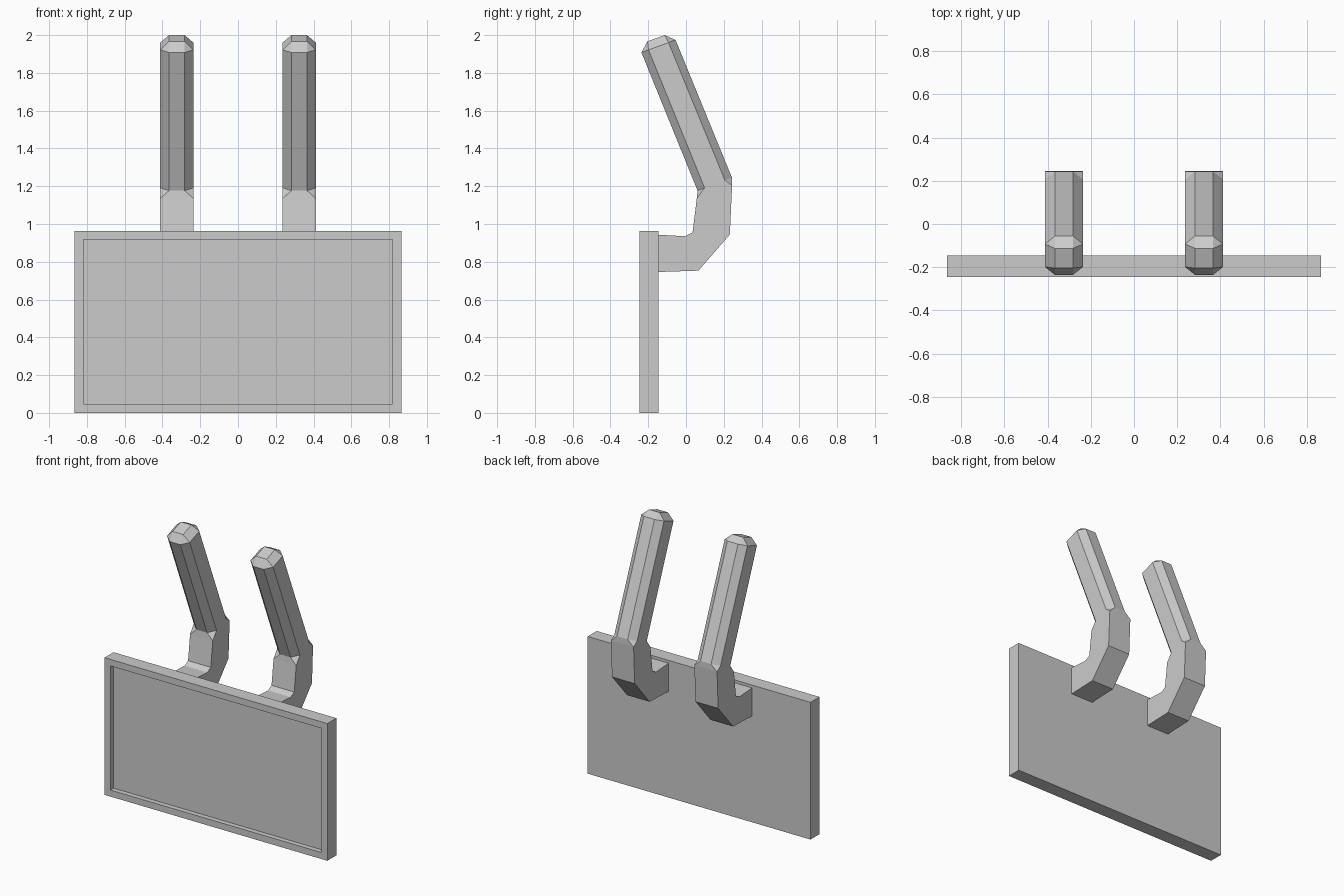
import bpy, bmesh
from mathutils import Vector

if "Cube" in bpy.data.objects:
    bpy.data.objects.remove(bpy.data.objects["Cube"])


def finish(bm, name):
    bmesh.ops.recalc_face_normals(bm, faces=bm.faces)
    me = bpy.data.meshes.new(name)
    bm.to_mesh(me)
    bm.free()
    ob = bpy.data.objects.new(name, me)
    bpy.context.collection.objects.link(ob)
    return ob


# Board with a shallow recessed panel on the front
bm = bmesh.new()
bmesh.ops.create_cube(bm, size=1)
for v in bm.verts:
    v.co = (v.co.x * 1.73, v.co.y * 0.1 - 0.195, (v.co.z + 0.5) * 0.963)
bm.normal_update()
front = min(bm.faces, key=lambda f: f.calc_center_median().y)
bmesh.ops.inset_region(bm, faces=[front], thickness=0.065)
inner = bmesh.ops.extrude_face_region(bm, geom=[front])
bmesh.ops.translate(bm, vec=(0, 0.035, 0),
                    verts=[g for g in inner["geom"] if isinstance(g, bmesh.types.BMVert)])
if front.is_valid:
    bmesh.ops.delete(bm, geom=[front], context='FACES_ONLY')
finish(bm, "board")


def ring(bm, a, b, w=0.088, cx=0.0, cn=0.0):
    """Chamfered rectangle spanning profile points a-b (y, z), half width w."""
    a, b = Vector(a), Vector(b)
    u = (b - a).normalized() * cn
    pts = [(cx - w, a), (w - cx, a), (w, a + u), (w, b - u),
           (w - cx, b), (cx - w, b), (-w, b - u), (-w, a + u)]
    return [bm.verts.new((0.324 + x, p.x, p.y)) for x, p in pts]


# Bent arm: square hook that turns into a chamfered upright with a bevelled tip
bm = bmesh.new()
rings = [
    ring(bm, (-0.145, 0.943), (-0.145, 0.746)),
    ring(bm, (-0.004, 0.935), (0.066, 0.753)),
    ring(bm, (0.035, 0.956), (0.232, 0.944)),
    ring(bm, (0.057, 1.135), (0.244, 1.204)),
    ring(bm, (0.061, 1.177), (0.243, 1.246), cx=0.047, cn=0.04),
    ring(bm, (-0.236, 1.908), (-0.055, 1.974), cx=0.047, cn=0.04),
    ring(bm, (-0.204, 1.967), (-0.113, 2.0), w=0.041),
]
for r, s in zip(rings, rings[1:]):
    for i in range(8):
        j = (i + 1) % 8
        bm.faces.new((r[i], r[j], s[j], s[i]))
bm.faces.new(rings[0])
bm.faces.new(rings[-1])
bmesh.ops.remove_doubles(bm, verts=bm.verts, dist=0.0005)
arm = finish(bm, "bent_arms")
arm.modifiers.new("Mirror", 'MIRROR').use_axis[0] = True
